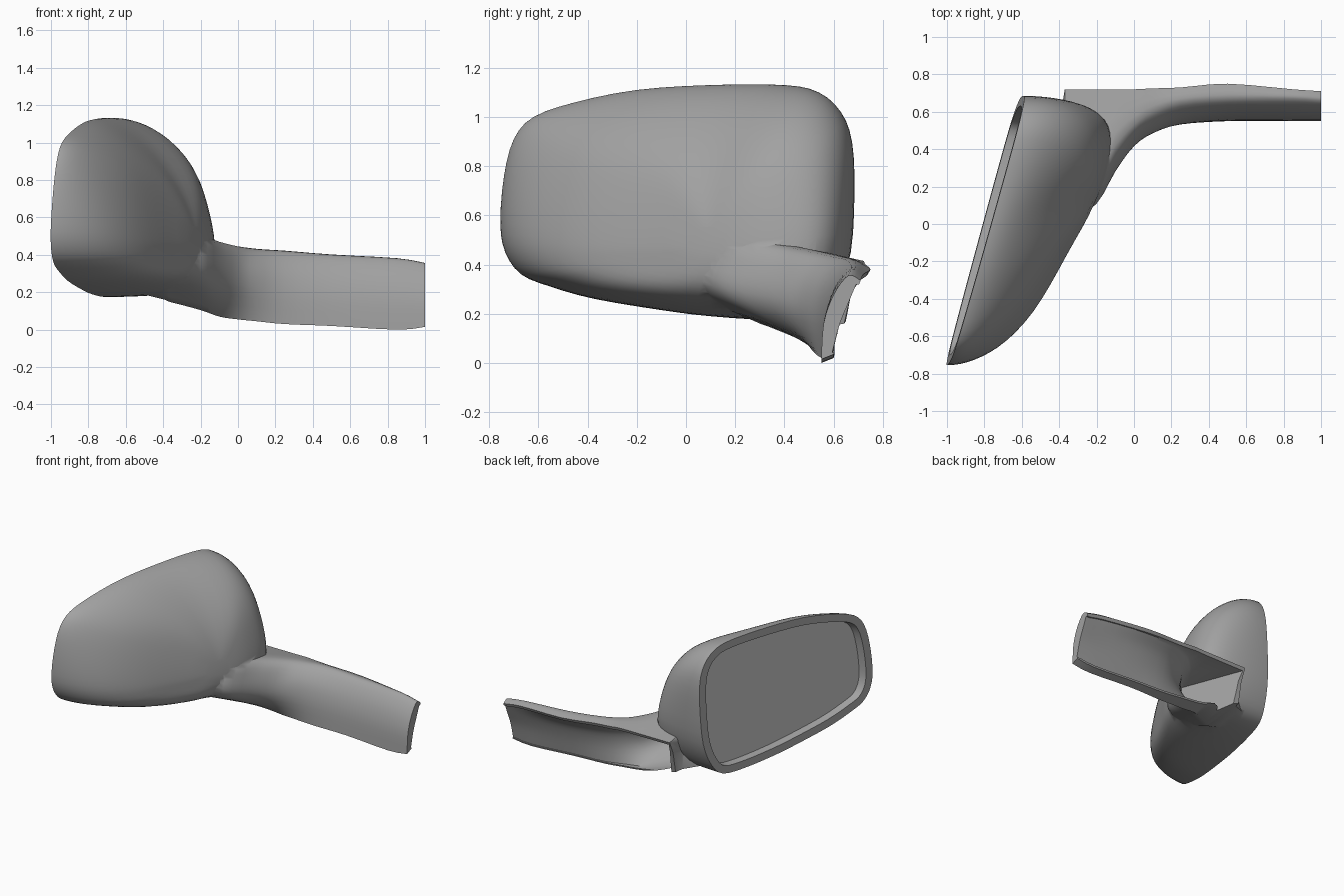
import bpy, bmesh, math
from mathutils import Vector

if "Cube" in bpy.data.objects:
    bpy.data.objects.remove(bpy.data.objects["Cube"])


def spline(pts, n, closed=False):
    """Catmull-Rom curve through points of any dimension."""
    out, m = [], len(pts)
    get = (lambda i: pts[i % m]) if closed else (lambda i: pts[max(0, min(m - 1, i))])
    for i in range(m if closed else m - 1):
        p = [get(i + k) for k in (-1, 0, 1, 2)]
        for j in range(n):
            t = j / n
            out.append(tuple(0.5 * (2 * b + (c - a) * t + (2 * a - 5 * b + 4 * c - d) * t * t
                                    + (3 * b - a - 3 * c + d) * t ** 3)
                             for a, b, c, d in zip(*p)))
    if not closed:
        out.append(tuple(pts[-1]))
    return out


def grey(name, v):
    mat = bpy.data.materials.new(name)
    mat.diffuse_color = (v, v, v, 1)
    mat.use_nodes = True
    mat.node_tree.nodes["Principled BSDF"].inputs["Base Color"].default_value = mat.diffuse_color
    return mat


def loft(name, rings, mats, first_cap=0):
    """Skin closed rings and cap both ends."""
    bm = bmesh.new()
    vs = [[bm.verts.new(p) for p in r] for r in rings]
    n = len(rings[0])
    for a, b in zip(vs, vs[1:]):
        for i in range(n):
            j = (i + 1) % n
            bm.faces.new((a[i], a[j], b[j], b[i]))
    bm.faces.new(vs[0]).material_index = first_cap
    bm.faces.new(vs[-1])
    bmesh.ops.recalc_face_normals(bm, faces=bm.faces)
    me = bpy.data.meshes.new(name)
    bm.to_mesh(me)
    bm.free()
    for m in mats:
        me.materials.append(m)
    ob = bpy.data.objects.new(name, me)
    bpy.context.collection.objects.link(ob)
    return ob


def boolean(target, other, operation):
    """Apply a boolean and discard the second object."""
    mod = target.modifiers.new(operation.lower(), 'BOOLEAN')
    mod.operation, mod.object, mod.solver = operation, other, 'EXACT'
    bpy.context.view_layer.objects.active = target
    bpy.ops.object.modifier_apply(modifier=mod.name)
    bpy.data.objects.remove(other)


def lerp_table(table, v):
    for (a, fa), (b, fb) in zip(table, table[1:]):
        if v <= b:
            return fa + (fb - fa) * (v - a) / (b - a)
    return table[-1][1]


body, glass = grey("body_grey", .36), grey("glass_grey", .5)

# Housing outline (y, z) and its slanted rim plane
outline = spline([(-.755, .57), (-.74, .76), (-.70, .91), (-.62, 1.0), (-.45, 1.06), (-.2, 1.11),
                  (.1, 1.13), (.4, 1.13), (.54, 1.1), (.63, 1.02), (.675, .9), (.685, .7),
                  (.67, .45), (.61, .28), (.52, .19), (.35, .175), (.1, .19), (-.1, .215),
                  (-.37, .26), (-.55, .31), (-.67, .36), (-.735, .45)], 3, True)
back_x = spline([(-.8, -.76), (-.6, -.62), (-.4, -.49), (-.13, -.34), (.05, -.24),
                 (.25, -.155), (.4, -.125), (.55, -.12), (.8, -.14)], 4)
CY, CZ = .1, .48


def rim_x(y, z):
    return -1 + .4 * (y + .755) / 1.44 + .05 * (z - .57)


def shell_ring(s):
    ring = []
    for y0, z0 in outline:
        y, z = CY + s * (y0 - CY), CZ + s * (z0 - CZ)
        d = Vector((y0 - CY, z0 - CZ)).normalized()
        n = (2.5 if d.y > 0 else 4.5) * d.y ** 2 + 9 * d.x ** 2
        f = math.sqrt(max(0, 1 - s ** n))
        r = rim_x(y, z)
        back = lerp_table(back_x, y) - .12 * (max(0, z - .45) / .5) ** 1.4
        ring.append((r + (back - r) * f, y, z))
    return ring


def rim_ring(inset, depth):
    """Outline moved inwards and sunk into the housing."""
    ring, n = [], len(outline)
    for i, (y, z) in enumerate(outline):
        (ya, za), (yb, zb) = outline[i - 1], outline[(i + 1) % n]
        t = Vector((yb - ya, zb - za)).normalized()
        y, z = y + t.y * inset, z - t.x * inset
        ring.append((rim_x(y, z) + depth, y, z))
    return ring


# Housing: recessed glass, flat rim, rounded shell
scales = [math.cos(math.pi / 2 * (k / 20) ** 1.5) for k in range(20)]
rings = [rim_ring(.062, .05), rim_ring(.055, 0)] + [shell_ring(s) for s in scales]
mirror = loft("wing_mirror", rings, [body, glass], 1)

# Arm stations: x, bottom z, top z, front y at four heights, back y at three heights
stations = [(1, .015, .355, .55, .56, .60, .66, .71, .65, .60),
            (.85, .0, .38, .55, .56, .60, .67, .72, .65, .60),
            (.5, .02, .40, .55, .56, .60, .67, .75, .66, .60),
            (.25, .03, .42, .535, .535, .57, .65, .73, .66, .60),
            (.1, .045, .43, .52, .485, .51, .60, .725, .66, .60),
            (0, .055, .445, .51, .42, .44, .53, .72, .66, .60),
            (-.1, .07, .47, .50, .30, .30, .42, .72, .66, .60),
            (-.2, .105, .50, .44, .14, .13, .25, .72, .67, .62),
            (-.37, .15, .50, .33, .02, .0, .2, .72, .68, .65),
            (-.39, .16, .48, .30, .02, .0, .2, .60, .60, .60),
            (-.55, .20, .45, .30, .02, .0, .2, .5, .5, .5)]
arm_rings, hollow_rings = [], []
for x, zb, zt, a, b, c, d, e, f, g in spline(stations[:9], 3) + stations[9:]:
    h, ze = zt - zb, min(zt - .02, .415)
    front = spline([(a, zb), (b, zb + .43 * h), (c, zb + .77 * h), (d, zt), (e, ze)], 4)
    arm_rings.append([(x, y, z) for y, z in front + [(f, zb + .5 * h), (g, zb + .02)]])
    # Hollow open to the back, ending on a slanted wall near the housing
    if x > -.21:
        t, zl, zr = .055, zb + .032, ze - .022
        inner = spline([(min(a + t, .595), zl), (b + t + .01, zb + .42 * h),
                        (c + t + .01, zb + .70 * h), (min(d + t, e - .02), zr)], 4)
        sec = inner + [(.9, zr), (.9, zl)]
        if x > -.11:
            hollow_rings.append([(x + (.1 if x > .99 else 0), y, z) for y, z in sec])
        last = sec
hollow_rings.append([(-.36 + .38 * (.72 - max(y, .27)), max(y, .27), max(z, .14)) for y, z in last])

# Join arm and housing, then hollow out the back of the arm
boolean(mirror, loft("arm", arm_rings, [body]), 'UNION')
boolean(mirror, loft("arm_hollow", hollow_rings, [body]), 'DIFFERENCE')
mirror.select_set(True)
bpy.context.view_layer.objects.active = mirror
bpy.ops.object.shade_smooth_by_angle(angle=math.radians(45))
